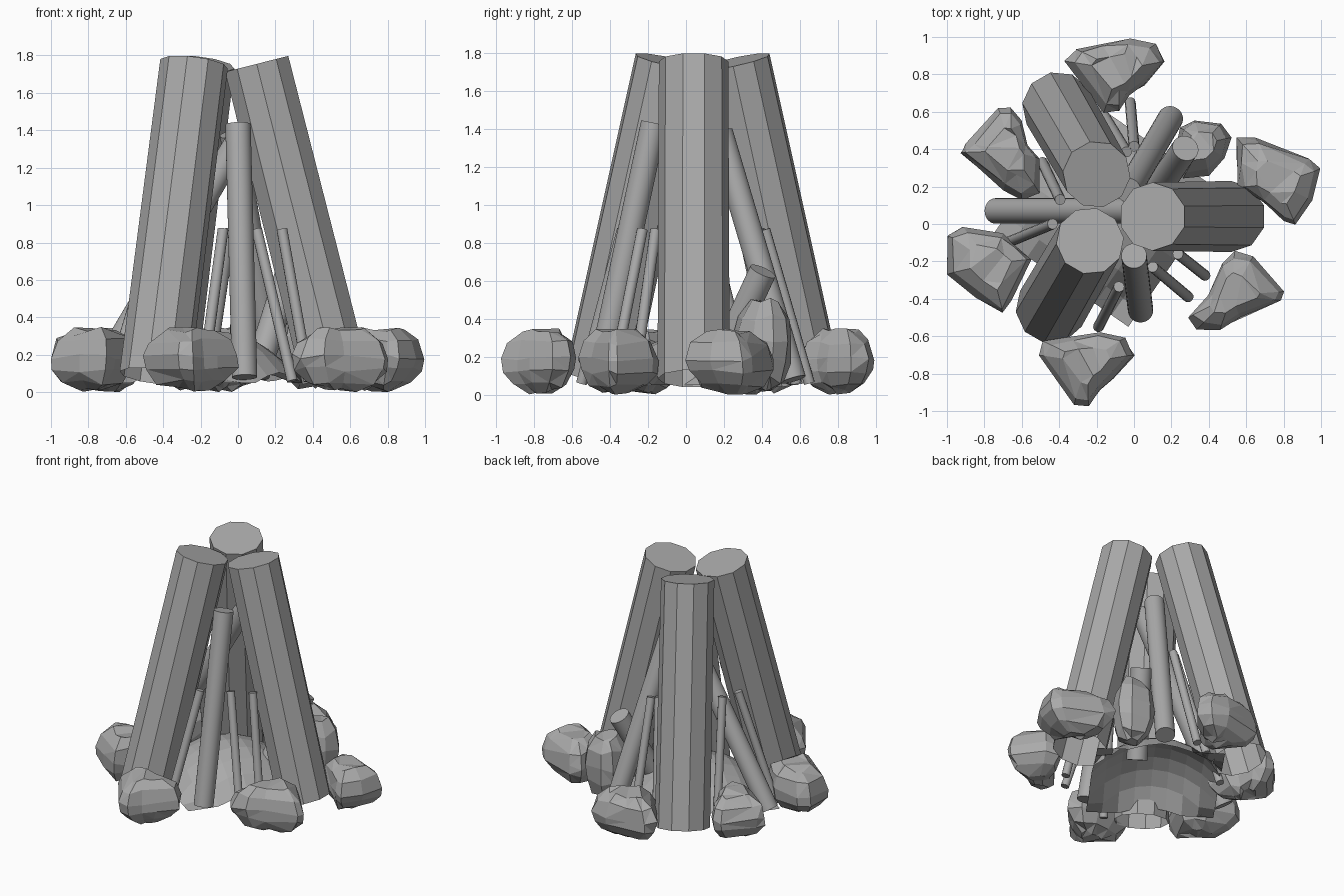
import bpy
import bmesh
import random
from math import cos, sin, atan2, radians
from mathutils import Vector, Matrix

random.seed(11)
if "Cube" in bpy.data.objects:
    bpy.data.objects.remove(bpy.data.objects["Cube"], do_unlink=True)

# One plain grey for everything
GREY = (0.4, 0.4, 0.4, 1)
grey = bpy.data.materials.new("plain grey")
grey.use_nodes = True
grey.diffuse_color = GREY
grey.node_tree.nodes["Principled BSDF"].inputs["Base Color"].default_value = GREY


def add_object(name, bm):
    bmesh.ops.recalc_face_normals(bm, faces=bm.faces)
    mesh = bpy.data.meshes.new(name)
    bm.to_mesh(mesh)
    bm.free()
    mesh.materials.append(grey)
    obj = bpy.data.objects.new(name, mesh)
    bpy.context.collection.objects.link(obj)
    return obj


def pole(name, top, bottom, radii, sides, smooth=True, open_foot=False):
    """Straight pole between two points, one corner facing its lean."""
    top, bottom = Vector(top), Vector(bottom)
    axis = top - bottom
    z = axis.normalized()
    out = Vector((-axis.x, -axis.y, 0))
    x = (out - z * out.dot(z)).normalized()
    turn = Matrix((x, z.cross(x), z)).transposed().to_4x4()
    bm = bmesh.new()
    bmesh.ops.create_cone(bm, cap_ends=True, segments=sides, radius1=radii[0],
                          radius2=radii[1], depth=axis.length,
                          matrix=Matrix.Translation((top + bottom) / 2) @ turn)
    bm.normal_update()
    if open_foot:
        foot = [f for f in bm.faces if f.normal.dot(z) < -0.9]
        bmesh.ops.delete(bm, geom=foot, context='FACES_ONLY')
    for face in bm.faces:
        face.smooth = smooth and len(face.verts) == 4
    for edge in bm.edges:
        edge.smooth = edge.calc_length() > axis.length / 2
    return add_object(name, bm)


def rock(name, outline, height=0.35, shift=(0, 0)):
    """Faceted stone: jittered rings lofted along a plan outline."""
    points = [Vector(p) + Vector(shift) for p in outline]
    centre = sum(points, Vector((0, 0))) / len(points)
    top_shift = Vector((random.uniform(-0.03, 0.03), random.uniform(-0.03, 0.03)))
    rings = ((0.06, 0.32), (0.16, 0.72), (0.36, 0.95), (0.56, 1.0), (0.8, 0.86), (0.97, 0.5))
    bm = bmesh.new()
    loops = []
    for level, scale in rings:
        loop = []
        for p in points:
            s = scale * random.uniform(0.93, 1.03)
            xy = centre + (p - centre) * s + top_shift * (level - 0.5)
            z = height * (level + random.uniform(-0.06, 0.03))
            loop.append(bm.verts.new((xy.x, xy.y, z)))
        loops.append(loop)
    n = len(points)
    for low, high in zip(loops, loops[1:]):
        for i in range(n):
            j = (i + 1) % n
            bm.faces.new((low[i], low[j], high[j], high[i]))
    bm.faces.new(loops[0])
    bm.faces.new(loops[-1])
    bmesh.ops.triangulate(bm, faces=bm.faces)
    bmesh.ops.dissolve_limit(bm, angle_limit=radians(8), verts=bm.verts, edges=bm.edges)
    return add_object(name, bm)


# Three big logs leaning together, open underneath
for name, top, angle in (("log_right", (0.10, 0.04), 0),
                         ("log_back", (-0.20, 0.265), 120),
                         ("log_front", (-0.235, -0.09), 240)):
    a = radians(angle)
    foot = (top[0] + 0.42 * cos(a), top[1] + 0.42 * sin(a), 0.085)
    pole(name, (*top, 1.755), foot, (0.19, 0.183), 10, smooth=False, open_foot=True)

# Medium sticks in the gaps, and one short stump of a stick
thick = (0.068, 0.068)
pole("stick_front", (0, -0.17, 1.43), (0.035, -0.46, 0.08), thick, 32)
pole("stick_side", (0.01, 0.07, 1.36), (-0.74, 0.07, 0.09), thick, 32)
pole("stick_back", (-0.03, 0.18, 1.38), (0.195, 0.565, 0.08), thick, 32)
pole("stick_short", (0.275, 0.405, 0.65), (0.1, 0.15, 0.1), (0.072, 0.072), 32)

# Thin kindling twigs
twigs = (((-0.04, 0.385), (-0.16, 0.58)), ((0, 0.415), (-0.02, 0.65)),
         ((-0.395, 0.13), (-0.49, 0.33)), ((-0.435, 0), (-0.68, -0.1)),
         ((-0.08, -0.335), (-0.19, -0.55)), ((0.1, -0.23), (0.29, -0.39)),
         ((0.235, -0.16), (0.38, -0.275)))
for i, (top, foot) in enumerate(twigs):
    pole(f"twig_{i + 1}", (*top, 0.87), (*foot, 0.06), (0.029, 0.029), 12)

# Ring of stones; the back and front ones share a shape
wedge = ((-0.365, 0.87), (-0.32, 0.94), (-0.18, 0.97), (-0.02, 0.99), (0.12, 0.965),
         (0.17, 0.87), (0.06, 0.74), (-0.02, 0.68), (-0.08, 0.595), (-0.16, 0.6))
rock("stone_back", wedge)
rock("stone_front", wedge, shift=(-0.16, -1.57))
rock("stone_right_back", ((0.54, 0.35), (0.55, 0.46), (0.65, 0.465), (0.94, 0.35), (1, 0.3),
                          (0.95, 0.13), (0.86, 0), (0.8, 0.01), (0.68, 0.12), (0.55, 0.2)))
rock("stone_right_front", ((0.29, -0.5), (0.34, -0.56), (0.46, -0.57), (0.57, -0.5),
                           (0.8, -0.41), (0.82, -0.36), (0.64, -0.17), (0.54, -0.14),
                           (0.47, -0.2), (0.4, -0.38)))
rock("stone_left_front", ((-1, -0.06), (-0.92, -0.01), (-0.7, -0.05), (-0.62, -0.12),
                          (-0.54, -0.19), (-0.65, -0.42), (-0.7, -0.49), (-0.85, -0.4),
                          (-1, -0.27)))
rock("stone_left_back", ((-0.94, 0.38), (-0.9, 0.43), (-0.73, 0.63), (-0.66, 0.63),
                         (-0.6, 0.56), (-0.57, 0.42), (-0.51, 0.35), (-0.51, 0.17),
                         (-0.6, 0.13), (-0.7, 0.17)))
rock("stone_tall", ((0.22, 0.4), (0.24, 0.52), (0.32, 0.56), (0.47, 0.54),
                    (0.52, 0.46), (0.49, 0.35), (0.4, 0.26), (0.26, 0.24)), height=0.51)

# Ash mound: a square sheet pushed up into a dome
bm = bmesh.new()
bmesh.ops.create_grid(bm, x_segments=8, y_segments=8, size=0.438)
for v in bm.verts:
    t = min(1, v.co.to_2d().length / 0.47)
    v.co.z = 0.05 + 0.28 * (1 - t * t) ** 0.8
spin = Matrix.Rotation(atan2(0.5, -0.72), 4, 'Z')
bm.transform(Matrix.Translation((-0.14, 0.06, 0)) @ spin)
add_object("ash_mound", bm)
